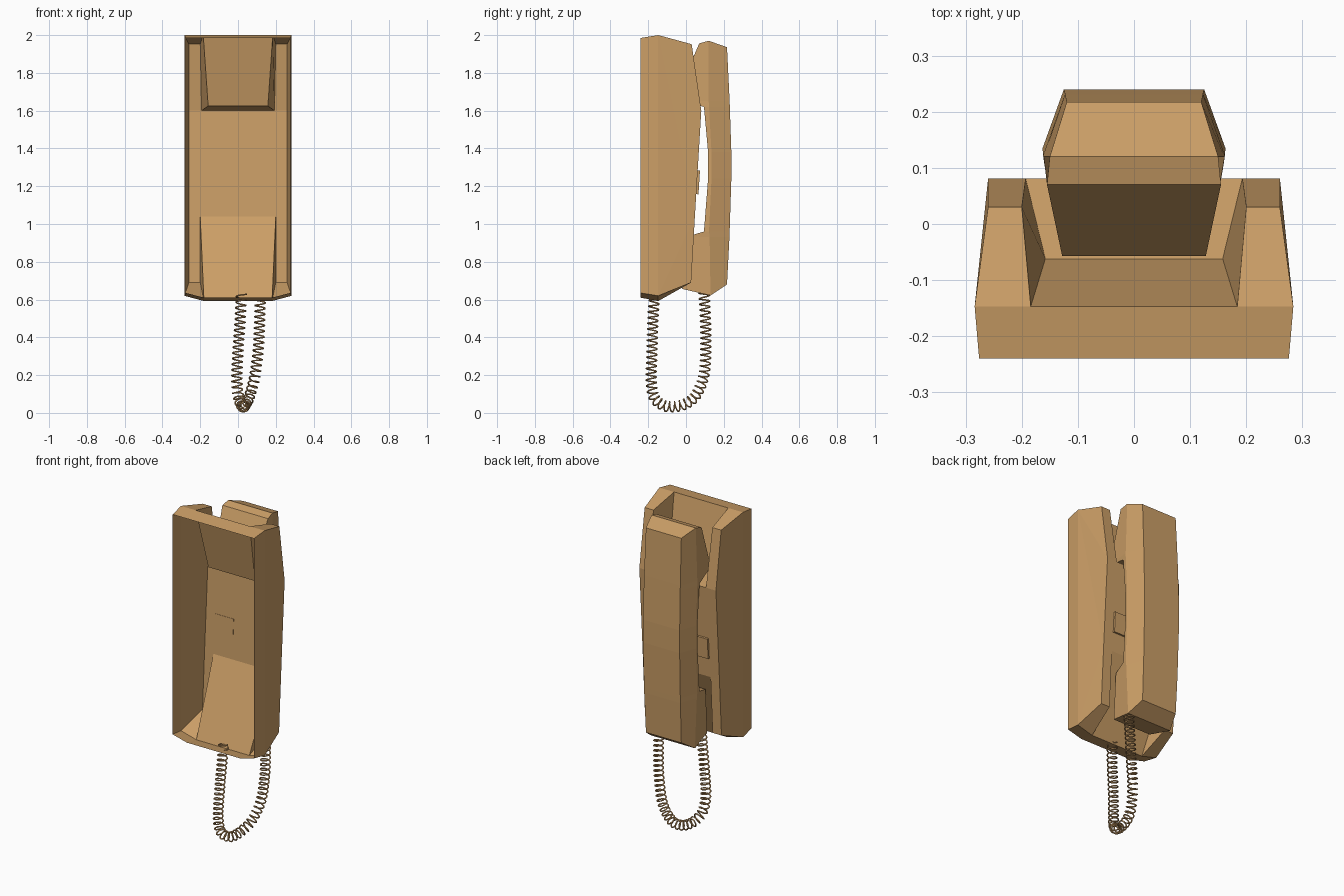
import bpy, bmesh, math
from mathutils import Vector

if "Cube" in bpy.data.objects:
    bpy.data.objects.remove(bpy.data.objects["Cube"])

tan = bpy.data.materials.new("tan plastic")
tan.diffuse_color = (0.60, 0.345, 0.135, 1)
tan.use_nodes = True
tan.node_tree.nodes["Principled BSDF"].inputs["Base Color"].default_value = tan.diffuse_color


def make_object(name, bm):
    bmesh.ops.recalc_face_normals(bm, faces=bm.faces)
    me = bpy.data.meshes.new(name)
    bm.to_mesh(me)
    bm.free()
    ob = bpy.data.objects.new(name, me)
    bpy.context.collection.objects.link(ob)
    me.materials.append(tan)
    return ob


# Wall base: open-backed thin shell, right half points mirrored in x
pts = {
    "A1": (0.276, -0.24, 1.985), "A2": (0.276, -0.24, 0.635), "A3": (0.18, -0.24, 0.61),
    "B1": (0.284, -0.147, 2.0), "B2": (0.284, -0.147, 0.62), "B3": (0.18, -0.147, 0.592),
    "C1": (0.26, 0.03, 1.952), "C2": (0.26, 0.081, 1.60), "C3": (0.26, 0.047, 1.04),
    "C4": (0.26, 0.027, 0.69),
    "D1": (0.20, 0.03, 1.952), "D2": (0.193, 0.081, 1.60), "D3": (0.20, 0.047, 1.04),
    "D4": (0.20, 0.027, 0.69),
    "R1": (0.184, -0.147, 2.0), "R2": (0.158, -0.062, 1.625),
}
half_faces = [
    "A1 B1 B2 A2", "B1 C1 C2", "B1 C2 C3", "B1 C3 B2", "C3 C4 B2",  # side
    "A2 B2 B3 A3", "B2 C4 D4 B3",                                   # bottom
    "B1 R1 D1 C1", "C1 D1 D2 C2", "C3 D3 D4 C4",                    # rails
    "R1 R2 D2 D1", "D3 B3 D4",                                      # recess sides
]
bridges = ["A1 B1 R1", "A3 B3", "R1 R2", "R2 D2", "D3 B3"]          # strips across the middle
bm = bmesh.new()
R = {k: bm.verts.new(p) for k, p in pts.items()}
L = {k: bm.verts.new((-p[0], p[1], p[2])) for k, p in pts.items()}
for f in half_faces:
    ks = f.split()
    bm.faces.new([R[k] for k in ks])
    bm.faces.new([L[k] for k in reversed(ks)])
for b in bridges:
    ks = b.split()
    bm.faces.new([R[k] for k in ks] + [L[k] for k in reversed(ks)])
# flat front panel between the two recesses
bm.faces.new([R["C2"], R["D2"], L["D2"], L["C2"], L["C3"], L["D3"], R["D3"], R["C3"]])
make_object("wall_base", bm)

# Handset: rows of outer, widest and inner points as (x, y, z)
rows = [
    ((0.120, 0.217, 1.936), (0.150, 0.120, 1.970), (0.155, 0.070, 1.956)),
    ((0.123, 0.231, 1.650), (0.161, 0.120, 1.650), (0.128, -0.057, 1.660)),
    ((0.123, 0.232, 1.620), (0.162, 0.122, 1.620), (0.158, 0.095, 1.620)),
    ((0.125, 0.240, 1.380), (0.163, 0.135, 1.380), (0.160, 0.117, 1.380)),
    ((0.125, 0.240, 1.240), (0.163, 0.135, 1.240), (0.160, 0.117, 1.240)),
    ((0.123, 0.231, 0.960), (0.162, 0.122, 0.960), (0.158, 0.095, 0.960)),
    ((0.123, 0.230, 0.930), (0.161, 0.125, 0.930), (0.140, 0.010, 0.935)),
    ((0.120, 0.217, 0.680), (0.152, 0.130, 0.622), (0.130, -0.020, 0.656)),
]
bm = bmesh.new()
rings = []
for row in rows:
    ring = list(row) + [(-x, y, z) for x, y, z in reversed(row)]
    rings.append([bm.verts.new(p) for p in ring])
for a, b in zip(rings, rings[1:]):
    for i in range(6):
        j = (i + 1) % 6
        bm.faces.new((a[i], a[j], b[j], b[i]))
for r in (rings[0], rings[-1]):
    bm.faces.new((r[0], r[1], r[4], r[5]))
    bm.faces.new((r[1], r[2], r[3], r[4]))
make_object("handset", bm)

# Two square buttons on the front panel
for side, name in ((-1, "button_left"), (1, "button_right")):
    bm = bmesh.new()
    bmesh.ops.create_cube(bm, size=1)
    bmesh.ops.scale(bm, vec=(0.125, 0.014, 0.125), verts=bm.verts)
    ob = make_object(name, bm)
    ob.location = (side * 0.134, 0.063, 1.22)
    ob.rotation_euler.x = -math.atan(0.061)

# Coiled cord: helix carried along a hanging path
path = [Vector(p) for p in (
    (0.018, -0.165, 0.63), (0.012, -0.175, 0.50), (0.0, -0.18, 0.33), (-0.006, -0.184, 0.18),
    (0.002, -0.170, 0.085), (0.018, -0.125, 0.042), (0.028, -0.075, 0.032),
    (0.04, -0.01, 0.045), (0.062, 0.05, 0.09), (0.09, 0.095, 0.20),
    (0.108, 0.105, 0.35), (0.115, 0.103, 0.50), (0.118, 0.095, 0.64))]
ext = [2 * path[0] - path[1]] + path + [2 * path[-1] - path[-2]]
dense = []
for i in range(1, len(ext) - 2):
    a, b, c, d = ext[i - 1:i + 3]
    for k in range(30):
        t = k / 30
        dense.append(0.5 * (2 * b + (c - a) * t + (2 * a - 5 * b + 4 * c - d) * t**2
                            + (3 * b - a - 3 * c + d) * t**3))
dense.append(path[-1])
dist = [0.0]
for a, b in zip(dense, dense[1:]):
    dist.append(dist[-1] + (b - a).length)
turns, steps, radius = 46, 14, 0.027
count = turns * steps
coil, seg, normal = [], 0, Vector((1, 0, 0))
for n in range(count + 1):
    s = dist[-1] * n / count
    while seg < len(dense) - 2 and dist[seg + 1] < s:
        seg += 1
    a, b = dense[seg], dense[seg + 1]
    p = a.lerp(b, (s - dist[seg]) / (dist[seg + 1] - dist[seg]))
    tangent = (b - a).normalized()
    normal = (normal - tangent * normal.dot(tangent)).normalized()
    ang = 2 * math.pi * n / steps
    coil.append(p + radius * (math.cos(ang) * normal + math.sin(ang) * tangent.cross(normal)))
cu = bpy.data.curves.new("coiled_cord", "CURVE")
cu.dimensions = "3D"
cu.bevel_depth = 0.0042
cu.bevel_resolution = 1
cu.use_fill_caps = True
sp = cu.splines.new("POLY")
sp.points.add(len(coil) - 1)
for q, p in zip(sp.points, coil):
    q.co = (*p, 1)
cu.materials.append(tan)
bpy.context.collection.objects.link(bpy.data.objects.new("coiled_cord", cu))
